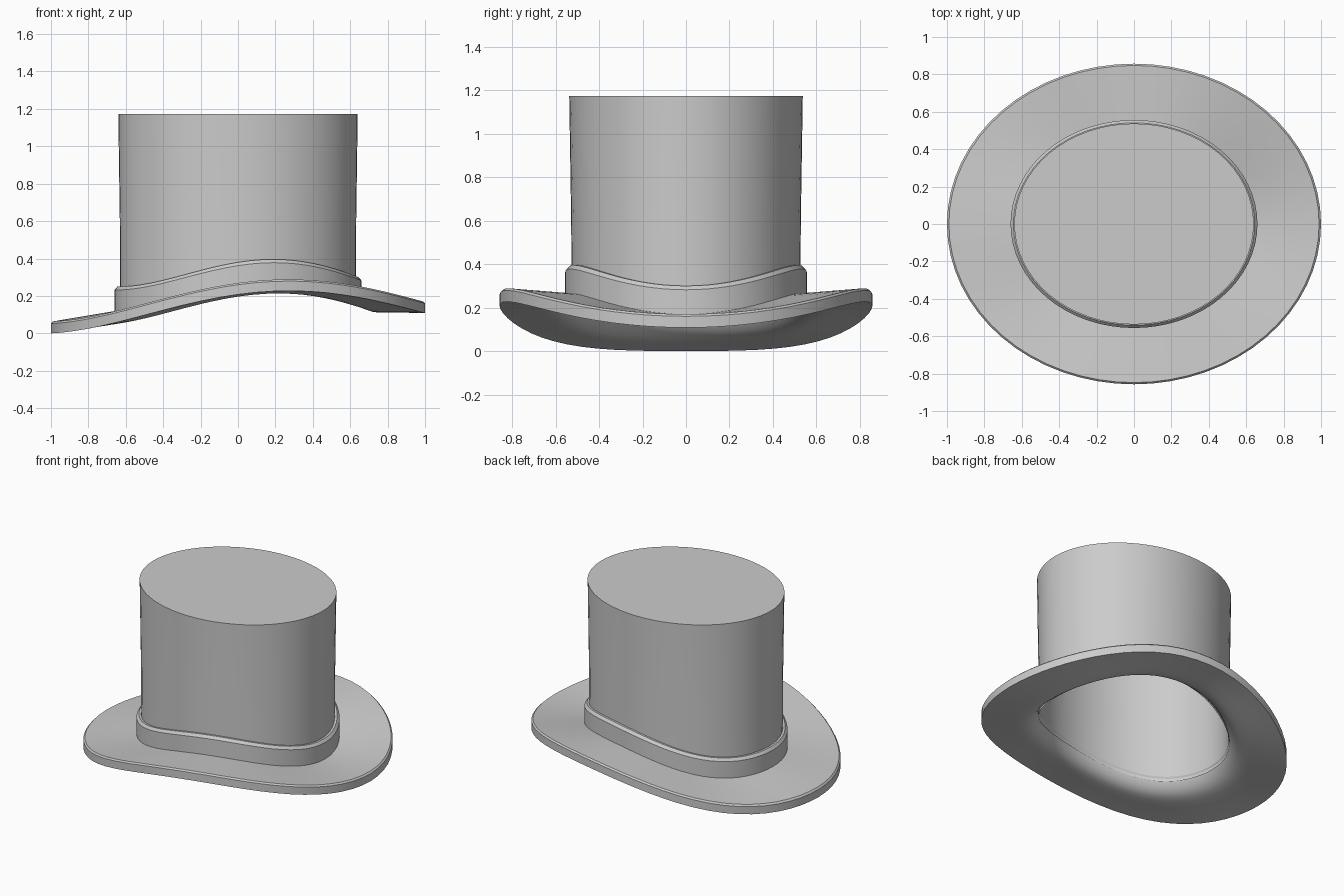
import bpy, bmesh, math

if "Cube" in bpy.data.objects:
    bpy.data.objects.remove(bpy.data.objects["Cube"])

N = 64  # segments around the hat


def outer_z(c):
    """Top height of the brim at its outer rim, c = cosine of the angle."""
    return 0.27 + 0.1376 * c - 0.228 * c**2 - 0.0836 * c**3 + 0.074 * c**4


def inner_z(c):
    """Top height of the brim where it meets the crown."""
    return 0.25 + 0.103 * c - 0.1493 * c**2 - 0.078 * c**3 + 0.0443 * c**4


def loft(name, rings, cap_start=False, cap_end=False, closed=False):
    """Skin a list of rings (rx, ry, height function) into one smooth object."""
    bm = bmesh.new()
    loops = []
    for rx, ry, zf in rings:
        loop = []
        for i in range(N):
            a = 2 * math.pi * i / N
            c = math.cos(a)
            loop.append(bm.verts.new((rx * c, ry * math.sin(a), zf(c))))
        loops.append(loop)
    pairs = list(zip(loops, loops[1:]))
    if closed:
        pairs.append((loops[-1], loops[0]))
    for lo, hi in pairs:
        for i in range(N):
            j = (i + 1) % N
            bm.faces.new((lo[i], lo[j], hi[j], hi[i]))
    if cap_start:
        bm.faces.new(loops[0])
    if cap_end:
        bm.faces.new(loops[-1])
    bmesh.ops.recalc_face_normals(bm, faces=bm.faces)
    mesh = bpy.data.meshes.new(name)
    bm.to_mesh(mesh)
    bm.free()
    obj = bpy.data.objects.new(name, mesh)
    bpy.context.collection.objects.link(obj)
    bpy.ops.object.select_all(action='DESELECT')
    obj.select_set(True)
    bpy.context.view_layer.objects.active = obj
    bpy.ops.object.shade_smooth_by_angle(angle=math.radians(32))
    return obj


def brim_ring(t, drop):
    """Ring on the brim: t = 0 at the band, 1 at the rim."""
    return (0.655 + 0.345 * t, 0.55 + 0.307 * t,
            lambda c: inner_z(c) * (1 - t) + outer_z(c) * t - drop)


def above(offset):
    return lambda c: inner_z(c) + offset


def level(z):
    return lambda c: z


# brim: curved top, chamfered rim, underside curling up into the opening
top = [brim_ring(t, 0) for t in (0, 0.25, 0.5, 0.75, 0.97)]
rim = [brim_ring(1, 0.01), brim_ring(1, 0.062)]
under = [brim_ring(t, 0.06) for t in (0.75, 0.5, 0.32)]
curl = [brim_ring(0.2, 0.056), brim_ring(0.1, 0.045), brim_ring(0.02, 0.025),
        brim_ring(-0.04, 0.002), (0.624, 0.52, above(0.03))]
loft("brim", top + rim + under + curl)

# crown: slightly flared hollow tube with a flat closed top
loft("crown", [
    (0.630, 0.526, above(0.0)),
    (0.632, 0.528, level(0.6)),
    (0.640, 0.537, level(1.172)),
], cap_end=True)
loft("crown_lining", [
    (0.624, 0.520, above(0.03)),
    (0.626, 0.522, level(0.6)),
    (0.632, 0.529, level(1.160)),
], cap_end=True)
lining = bpy.data.objects["crown_lining"]
lining.data.flip_normals()

# hat band: follows the brim, chamfered along its upper edge
loft("hat_band", [
    (0.660, 0.556, above(-0.01)),
    (0.660, 0.556, above(0.112)),
    (0.645, 0.541, above(0.130)),
    (0.628, 0.524, above(0.130)),
])
